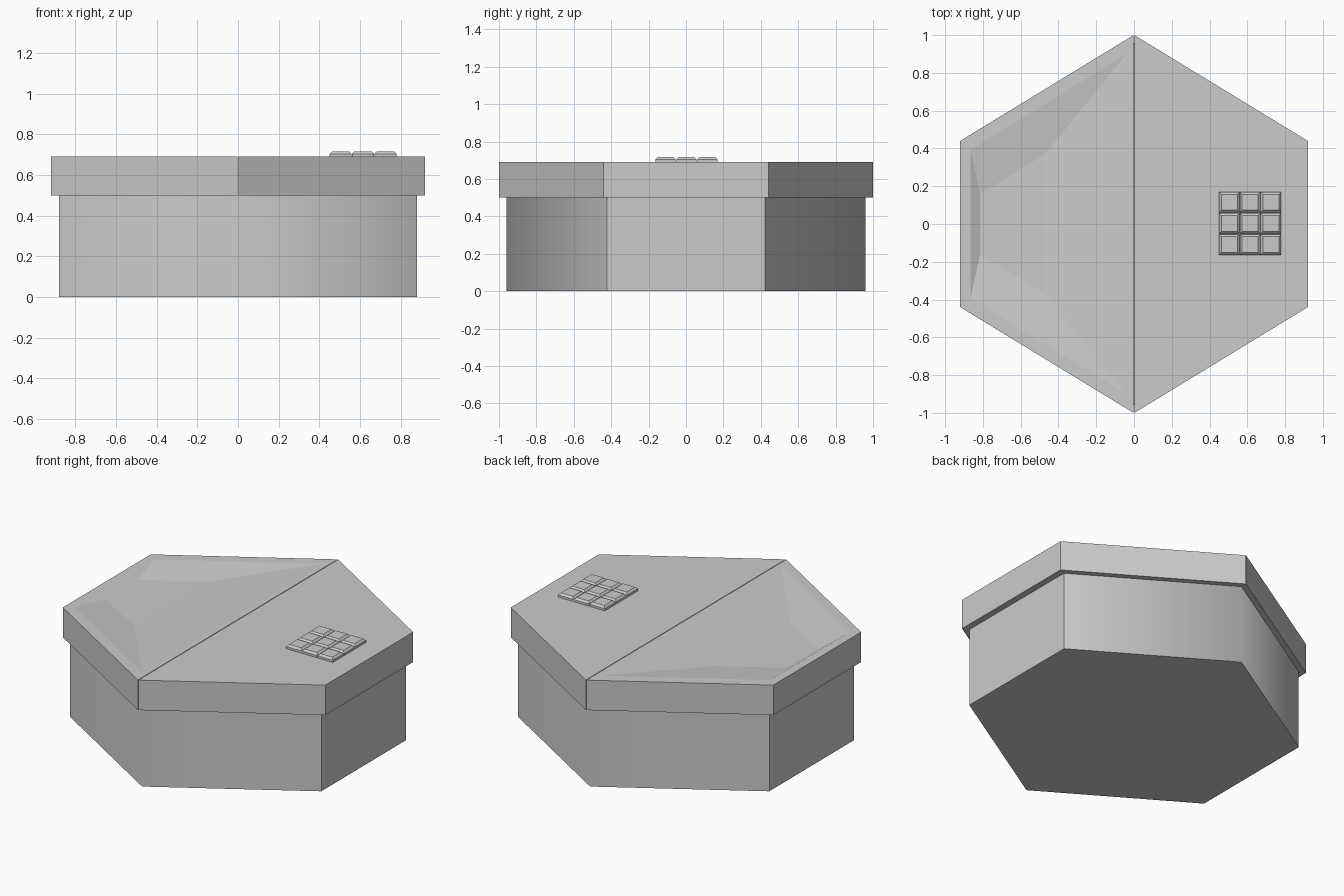
import bpy, bmesh

if "Cube" in bpy.data.objects:
    bpy.data.objects.remove(bpy.data.objects["Cube"])


def loft(name, loops, smooth_center=False):
    """Solid made of stacked loops of points, capped at both ends."""
    bm = bmesh.new()
    rings = [[bm.verts.new(p) for p in loop] for loop in loops]
    n = len(rings[0])
    for low, high in zip(rings, rings[1:]):
        for i in range(n):
            j = (i + 1) % n
            bm.faces.new((low[i], low[j], high[j], high[i]))
    bm.faces.new(rings[0][::-1])
    bm.faces.new(rings[-1])
    bmesh.ops.recalc_face_normals(bm, faces=bm.faces[:])
    if smooth_center:
        # only the front and back centre edges are rounded by shading
        for f in bm.faces:
            f.smooth = True
        for e in bm.edges:
            e.smooth = all(abs(v.co.x) < 0.001 for v in e.verts)
    mesh = bpy.data.meshes.new(name)
    bm.to_mesh(mesh)
    bm.free()
    obj = bpy.data.objects.new(name, mesh)
    bpy.context.collection.objects.link(obj)
    return obj


def half(x_in, y_in, x_out, y_out, z):
    """Four-point outline, symmetric in y, for half a hexagon."""
    return [(x_in, -y_in, z), (x_out, -y_out, z), (x_out, y_out, z), (x_in, y_in, z)]


def hexagon(x, y_side, y_tip, z):
    return [(0, -y_tip, z), (x, -y_side, z), (x, y_side, z),
            (0, y_tip, z), (-x, y_side, z), (-x, -y_side, z)]


def rect(cx, cy, r, z):
    return [(cx - r, cy - r, z), (cx + r, cy - r, z), (cx + r, cy + r, z), (cx - r, cy + r, z)]


LID_Z, TOP, GAP = 0.50, 0.69, 0.002

# box body
loft("box_body", [hexagon(0.88, 0.423, 0.96, 0), hexagon(0.88, 0.423, 0.96, LID_Z)], True)

# right lid half, flat
loft("lid_right", [half(GAP, 1, 0.92, 0.44, LID_Z), half(GAP, 1, 0.92, 0.44, TOP)])

# left lid half with shallow faceted recess
loft("lid_left", [
    half(-GAP, 1, -0.92, 0.44, LID_Z),
    half(-GAP, 1, -0.92, 0.44, TOP),
    half(-0.04, 0.90, -0.865, 0.395, TOP),
    half(-0.47, 0.37, -0.815, 0.16, TOP - 0.026),
])

# keypad of nine chamfered keys
for i in range(3):
    for j in range(3):
        cx, cy = 0.615 + (i - 1) * 0.11, 0.003 + (j - 1) * 0.112
        loft(f"key_{i}_{j}", [rect(cx, cy, 0.054, TOP - 0.005),
                              rect(cx, cy, 0.054, TOP + 0.014),
                              rect(cx, cy, 0.042, TOP + 0.026)])
